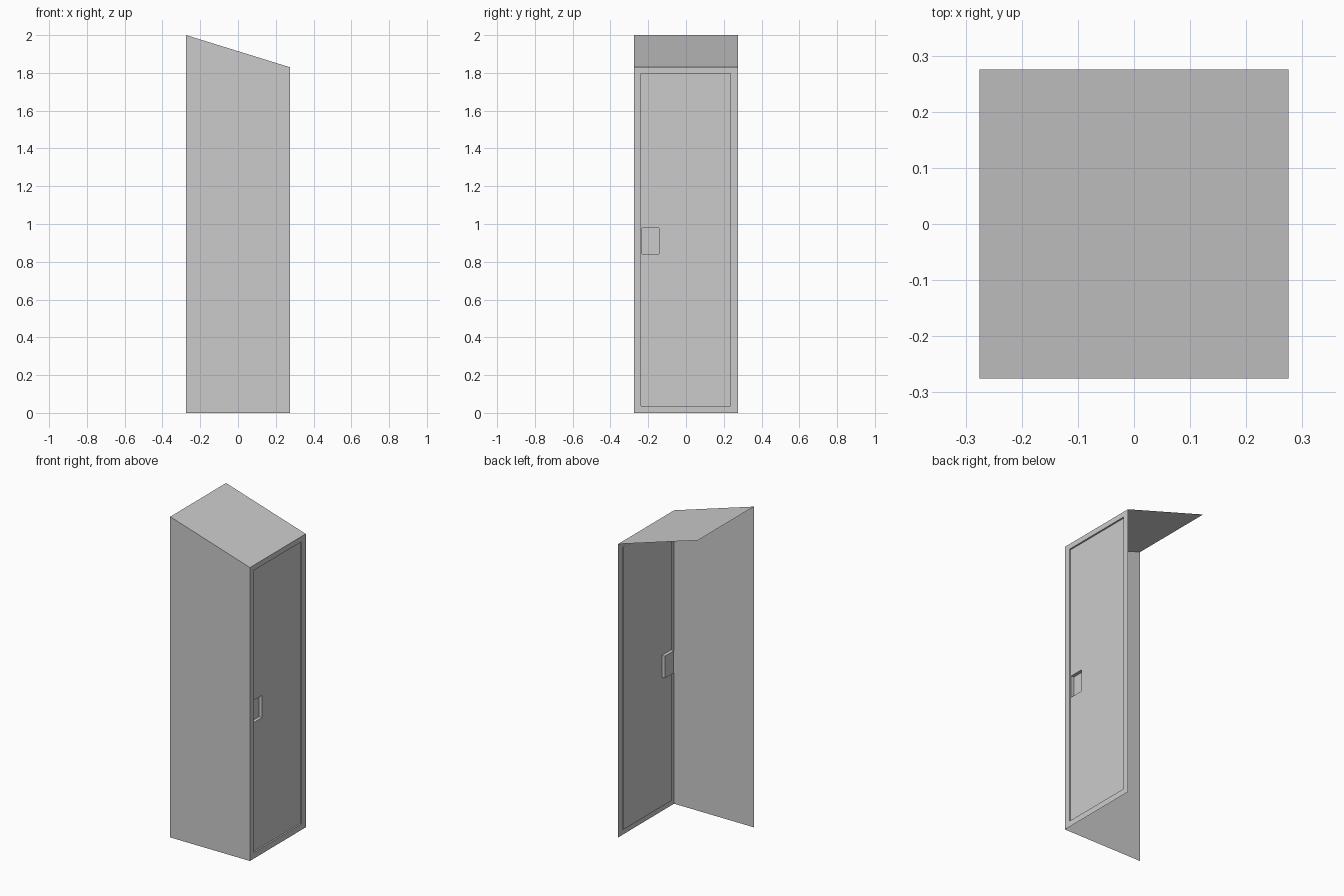
import bpy

if "Cube" in bpy.data.objects:
    bpy.data.objects.remove(bpy.data.objects["Cube"])

W = 0.275             # half width and half depth
LOW, HIGH = 1.83, 2.0  # roof heights at the door side and the far side


def make(name, verts, faces):
    mesh = bpy.data.meshes.new(name)
    mesh.from_pydata(verts, [], faces)
    obj = bpy.data.objects.new(name, mesh)
    bpy.context.collection.objects.link(obj)
    return obj


def rect(x, y0, y1, z0, z1):
    # rectangle facing +x
    return [(x, y0, z0), (x, y1, z0), (x, y1, z1), (x, y0, z1)]


def bridged(name, loops, cap=False):
    # skin successive rectangular loops, optionally closing the last one
    verts = [v for loop in loops for v in loop]
    faces = []
    for k in range(len(loops) - 1):
        a, b = 4 * k, 4 * k + 4
        for i in range(4):
            j = (i + 1) % 4
            faces.append((a + i, a + j, b + j, b + i))
    if cap:
        n = len(verts)
        faces.append((n - 4, n - 3, n - 2, n - 1))
    return make(name, verts, faces)


DOOR = (-0.237, 0.235, 0.037, 1.797)
HANDLE = (-0.233, -0.142, 0.841, 0.979)
DOOR_X = W - 0.01

# side wall with a sloping top edge
make("side_wall", [(-W, -W, 0), (W, -W, 0), (W, -W, LOW), (-W, -W, HIGH)],
     [(0, 1, 2, 3)])

# sloping roof sheet
make("sloped_roof", [(-W, -W, HIGH), (W, -W, LOW), (W, W, LOW), (-W, W, HIGH)],
     [(0, 1, 2, 3)])

# door frame with its shallow reveal
bridged("door_frame", [rect(W, -W, W, 0, LOW), rect(W, *DOOR), rect(DOOR_X, *DOOR)])

# recessed door panel with a handle pocket sunk into it
bridged("door_with_handle_pocket",
        [rect(DOOR_X, *DOOR), rect(DOOR_X, *HANDLE), rect(DOOR_X - 0.02, *HANDLE)],
        cap=True)
